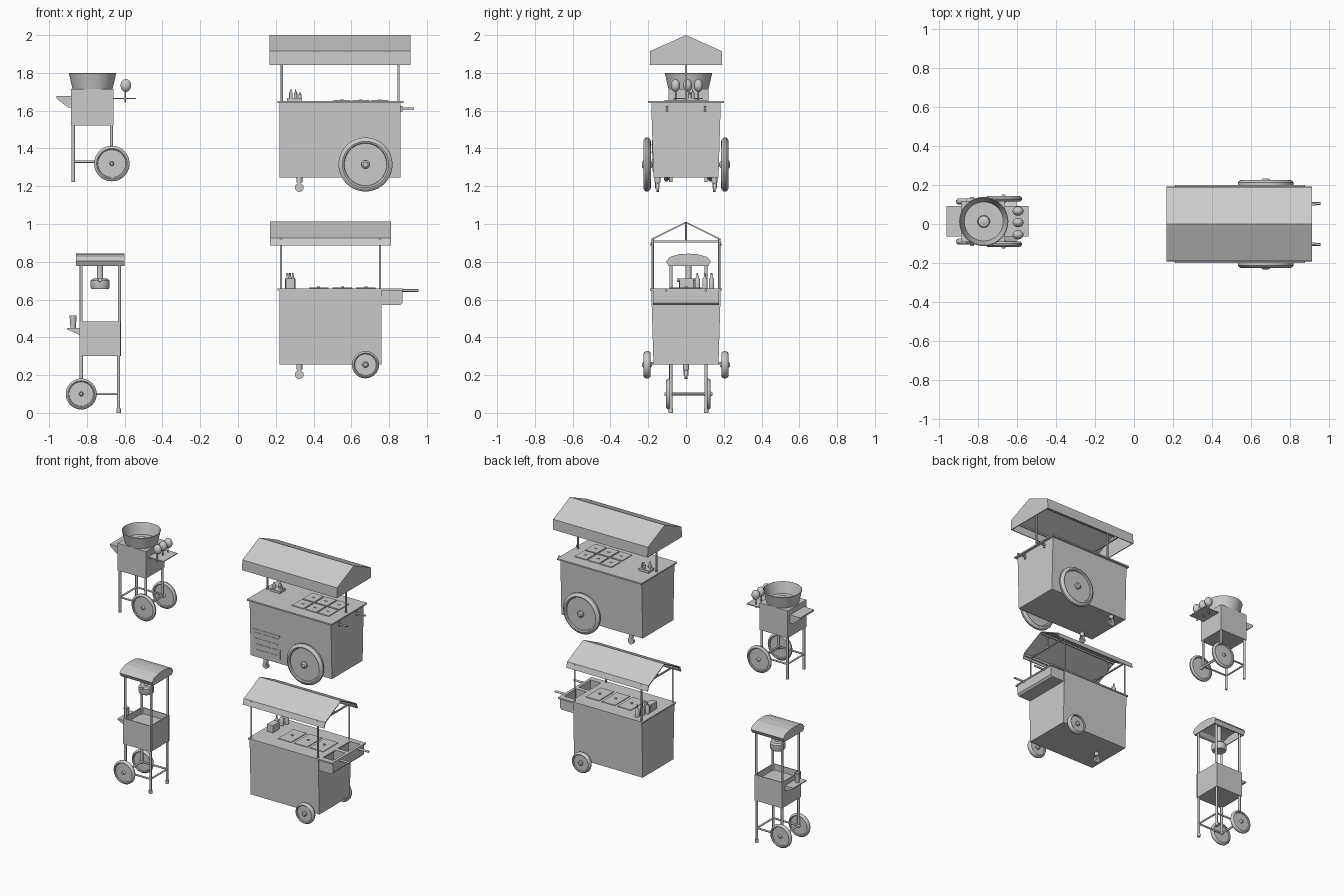
import bpy, bmesh, math
from mathutils import Vector, Matrix

if "Cube" in bpy.data.objects:
    bpy.data.objects.remove(bpy.data.objects["Cube"])


def finish(name, bm, smooth=False, mods=()):
    bmesh.ops.recalc_face_normals(bm, faces=bm.faces)
    me = bpy.data.meshes.new(name)
    bm.to_mesh(me)
    bm.free()
    ob = bpy.data.objects.new(name, me)
    bpy.context.collection.objects.link(ob)
    for kind, props in mods:
        m = ob.modifiers.new(kind.title(), kind)
        for k, v in props.items():
            setattr(m, k, v)
    if smooth:
        bpy.ops.object.select_all(action='DESELECT')
        ob.select_set(True)
        bpy.context.view_layer.objects.active = ob
        bpy.ops.object.shade_smooth_by_angle(angle=math.radians(35))
    return ob


def box(name, x, y, z, bevel=0):
    bm = bmesh.new()
    c = [(a[0] + a[1]) / 2 for a in (x, y, z)]
    s = [a[1] - a[0] for a in (x, y, z)]
    bmesh.ops.create_cube(bm, matrix=Matrix.Translation(c) @ Matrix.Diagonal((*s, 1)))
    mods = [('BEVEL', {'width': bevel, 'segments': 2})] if bevel else []
    return finish(name, bm, False, mods)


def rod(name, p, q, r, r2=None, seg=12):
    p, q = Vector(p), Vector(q)
    d = q - p
    bm = bmesh.new()
    m = Matrix.Translation((p + q) / 2) @ d.to_track_quat('Z', 'Y').to_matrix().to_4x4()
    bmesh.ops.create_cone(bm, cap_ends=True, segments=seg, radius1=r,
                          radius2=r if r2 is None else r2, depth=d.length, matrix=m)
    return finish(name, bm, True)


def prism(name, pts, x, plane='yz'):
    """Closed profile extruded along the remaining axis."""
    bm = bmesh.new()
    put = (lambda a, b, t: (t, a, b)) if plane == 'yz' else (lambda a, b, t: (a, t, b))
    f = bm.faces.new([bm.verts.new(put(a, b, x[0])) for a, b in pts])
    r = bmesh.ops.extrude_face_region(bm, geom=[f])
    d = Vector(put(0, 0, x[1] - x[0]))
    bmesh.ops.translate(bm, vec=d, verts=[v for v in r['geom'] if isinstance(v, bmesh.types.BMVert)])
    return finish(name, bm)


def roof(name, half, yc, x, t=0.006):
    """Sheet roof: thin mirrored profile given from ridge to eave."""
    outer = [(yc - a, b) for a, b in reversed(half)] + [(yc + a, b) for a, b in half[1:]]
    inner = [(yc + max(a - t, 0), b - (t if i < len(half) - 1 else 0)) for i, (a, b) in enumerate(half)]
    inner = list(reversed(inner)) + [(2 * yc - a, b) for a, b in inner[1:]]
    prism(name, outer + inner, x)
    return outer


def lathe(name, pts, loc, axis='Z', seg=40):
    bm = bmesh.new()
    vs = [bm.verts.new((r, 0, h)) for r, h in pts]
    es = [bm.edges.new(e) for e in zip(vs, vs[1:])]
    bmesh.ops.spin(bm, geom=vs + es, cent=(0, 0, 0), axis=(0, 0, 1), angle=2 * math.pi, steps=seg)
    bmesh.ops.remove_doubles(bm, verts=bm.verts, dist=1e-5)
    m = Matrix.Translation(loc)
    if axis == 'Y':
        m = m @ Matrix.Rotation(math.pi / 2, 4, 'X')
    bm.transform(m)
    return finish(name, bm, True)


def wheel(name, x, y, z, r, t, hub):
    half = [(0, t + .008), (hub * .6, t + .008), (hub, t), (hub, t * .45), (r * .78, t * .45),
            (r * .8, t * .8), (r * .86, t), (r * .93, t * .85), (r, t * .3)]
    lathe(name, half + [(a, -b) for a, b in reversed(half)], (x, y, z), 'Y')


def wheels(cart, x, yc, off, z, r, t, hub):
    for s in (-1, 1):
        wheel(cart + '_wheel', x, yc + s * off, z, r, t, hub)
    rod(cart + '_axle', (x, yc - off, z), (x, yc + off, z), .007)


def caster(cart, x, y, z):
    rod(cart + '_caster_wheel', (x, y - .007, z + .023), (x, y + .007, z + .023), .023, seg=20)
    for s in (-1, 1):
        box(cart + '_caster_fork', (x - .009, x + .009), (y + s * .011 - .002, y + s * .011 + .002), (z + .018, z + .055))
    rod(cart + '_caster_plate', (x, y, z + .05), (x, y, z + .077), .016)


def bottle(name, x, y, z, r, h):
    lathe(name, [(0, 0), (r, 0), (r, h * .6), (r * .4, h * .75), (r * .3, h), (0, h)], (x, y, z), seg=14)


def cart_body(cart, x, z):
    prism(cart + '_body', [(-.172, z[0]), (.172, z[0]), (.184, z[1]), (-.184, z[1])], x)


# Ice cream cart
C = 'ice_cream'
cart_body(C, (.22, .86), (1.245, 1.642))
box(C + '_counter', (.21, .876), (-.2, .2), (1.64, 1.65))
for i in range(3):
    for j in range(2):
        x, y = .505 + i * .1, -.115 + j * .12
        box(C + '_lid', (x, x + .09), (y, y + .11), (1.648, 1.656), .002)
        box(C + '_lid_grip', (x + .035, x + .055), (y + .05, y + .06), (1.655, 1.659))
box(C + '_topping_tray', (.26, .338), (-.01, .05), (1.65, 1.667))
for x, y, h in ((.28, .005, .05), (.305, .035, .048), (.328, .02, .035)):
    bottle(C + '_syrup_bottle', x, y, 1.665, .009, h)
edge = roof(C + '_canopy', [(0, 2.0), (.19, 1.915), (.192, 1.842)], 0, (.167, .912))
for x in (.167, .906):
    prism(C + '_canopy_gable', edge, (x, x + .006))
for x in (.232, .85):
    rod(C + '_post', (x, 0, 1.645), (x, 0, 1.99), .006)
    box(C + '_canopy_crossbar', (x - .005, x + .005), (-.188, .188), (1.9, 1.91))
for y in (-.182, 0, .182):
    z = 1.905 if y else 1.985
    box(C + '_canopy_rail', (.17, .908), (y - .005, y + .005), (z - .01, z))
wheels(C, .675, 0, .206, 1.315, .143, .02, .022)
for s in (-1, 1):
    caster(C, .325, s * .15, 1.17)
    rod(C + '_handle_bar', (.855, s * .1, 1.612), (.932, s * .1, 1.612), .006)
    rod(C + '_handle_bracket', (.866, s * .1, 1.595), (.866, s * .1, 1.626), .006)
# vent panel on the front face, following the slight taper
def face_y(z):
    return -.172 - .012 * (z - 1.245) / .4
prism(C + '_vent_panel', [(face_y(z) - o, z) for z, o in ((1.275, 0), (1.275, .003), (1.445, .003), (1.445, 0))], (.245, .455))
for k in range(4):
    for i in range(3):
        z, x = 1.3 + k * .04, .262 + i * .064
        box(C + '_vent_slat', (x, x + .05), (face_y(z) - .006, face_y(z)), (z - .003, z + .003))

# Hot dog cart
D = 'hot_dog'
cart_body(D, (.22, .76), (.255, .65))
box(D + '_counter', (.21, .775), (-.19, .19), (.648, .658))
# side shelf with two open wells
for y0, y1 in ((-.19, -.15), (-.015, .015), (.15, .19)):
    box(D + '_well_rim', (.775, .855), (y0, y1), (.648, .658))
box(D + '_well_rim_end', (.855, .875), (-.19, .19), (.648, .658))
prism(D + '_side_box_floor', [(.76, .57), (.857, .57), (.87, .583), (.87, .588), (.76, .588)], (-.175, .175), 'xz')
box(D + '_side_box_end', (.858, .87), (-.175, .175), (.585, .65))
for y0, y1 in ((-.175, -.155), (-.01, .01), (.155, .175)):
    box(D + '_side_box_wall', (.758, .866), (y0, y1), (.58, .65))
for s in (-1, 1):
    rod(D + '_handle_bar', (.86, s * .105, .648), (.955, s * .105, .648), .007)
    wheel(D + '_wheel', .675, s * .206, .255, .072, .018, .016)
rod(D + '_axle', (.675, -.2, .262), (.675, .2, .262), .007)
for x in (.375, .5, .625):
    box(D + '_lid', (x, x + .105), (-.085, .085), (.656, .663), .002)
    rod(D + '_lid_knob', (x + .052, 0, .66), (x + .052, 0, .669), .008)
box(D + '_napkin_box', (.252, .3), (-.035, .04), (.658, .712), .004)
for x, y in ((.262, .06), (.275, .1), (.29, .135)):
    bottle(D + '_sauce_bottle', x, y, .658, .014, .083)
roof(D + '_canopy', [(0, 1.012), (.178, .925), (.19, .887)], 0, (.17, .81))
for x in (.228, .752):
    for s in (-1, 1):
        rod(D + '_post', (x, s * .176, .65), (x, s * .176, .922), .006)
    box(D + '_canopy_crossbar', (x - .005, x + .005), (-.18, .18), (.903, .912))
    rod(D + '_canopy_king_post', (x, 0, .905), (x, 0, 1.005), .005)
for y in (-.174, 0, .174):
    z = .912 if y else 1.003
    box(D + '_canopy_rail', (.175, .805), (y - .005, y + .005), (z - .01, z))
caster(D, .325, 0, .18)

YC = .013
# Popcorn cart
B = 'popcorn'
X0, X1 = -.84, -.622
for s in (-1, 1):
    y = YC + s * .093
    rod(B + '_wheel_leg', (-.83, y, .1), (-.83, y, .31), .009)
    rod(B + '_front_leg', (-.632, y, 0), (-.632, y, .31), .008)
    rod(B + '_foot', (-.632, y, 0), (-.632, y, .022), .012)
    rod(B + '_low_rail', (-.83, y, .1), (-.632, y, .1), .006)
    for x in (-.83, -.628):
        rod(B + '_post', (x, y, .3), (x, y, .8), .008)
    box(B + '_side_wall', (X0, X1), (min(YC + s * .106, YC + s * .1), max(YC + s * .106, YC + s * .1)), (.3, .483))
for x in (X0, X1 - .006):
    box(B + '_end_wall', (x, x + .006), (YC - .106, YC + .106), (.3, .483))
box(B + '_popcorn_floor', (X0, X1), (YC - .105, YC + .105), (.3, .44))
rod(B + '_cross_rail', (-.632, YC - .093, .1), (-.632, YC + .093, .1), .006)
wheels(B, -.83, YC, .103, .1, .082, .015, .012)
edge = roof(B + '_canopy', [(0, .843), (.05, .84), (.1, .825), (.118, .803), (.105, .777)], YC, (-.858, -.602))
for x in (-.858, -.608):
    prism(B + '_canopy_end', edge, (x, x + .006))
lathe(B + '_kettle', [(0, .655), (.045, .655), (.05, .665), (.05, .7), (.04, .71), (.016, .712), (.016, .835)], (-.73, YC, 0), seg=28)
rod(B + '_kettle_spout', (-.73, YC - .04, .7), (-.73, YC - .06, .705), .01)
prism(B + '_serving_shelf', [(-.906, .45), (-.906, .443), (-.84, .413), (-.84, .45)], (YC - .075, YC + .075), 'xz')
lathe(B + '_cup', [(0, .45), (.014, .45), (.019, .515), (.016, .515), (.012, .456), (0, .456)], (-.873, -.005, 0), seg=18)

# Cotton candy cart
A = 'cotton_candy'
box(A + '_body', (-.883, -.66), (YC - .105, YC + .105), (1.522, 1.715))
for s in (-1, 1):
    y = YC + s * .093
    rod(A + '_back_leg', (-.872, y, 1.223), (-.872, y, 1.525), .009)
    rod(A + '_wheel_leg', (-.67, y, 1.32), (-.67, y, 1.525), .008)
    rod(A + '_low_rail', (-.872, y, 1.33), (-.67, y, 1.33), .006)
for x in (-.872, -.67):
    rod(A + '_cross_rail', (x, YC - .093, 1.33), (x, YC + .093, 1.33), .006)
wheels(A, -.668, YC, .116, 1.32, .094, .014, .012)
lathe(A + '_bowl', [(0, 1.713), (.105, 1.713), (.112, 1.74), (.122, 1.785), (.126, 1.798), (.122, 1.8), (.117, 1.785),
                    (.106, 1.742), (.1, 1.722), (0, 1.722)], (-.77, YC, 0), seg=48)
lathe(A + '_spinner', [(.032, 1.72), (.028, 1.745), (.01, 1.75), (0, 1.752)], (-.77, YC, 0), seg=24)
prism(A + '_left_shelf', [(-.962, 1.677), (-.962, 1.665), (-.9, 1.617), (-.883, 1.617), (-.883, 1.677)], (YC - .078, YC + .078), 'xz')
box(A + '_right_shelf', (-.66, -.54), (YC - .078, YC + .078), (1.661, 1.667))
for y in (-.055, .008, .066):
    rod(A + '_stick', (-.597, y, 1.642), (-.597, y, 1.72), .004, seg=8)
    bm = bmesh.new()
    bmesh.ops.create_icosphere(bm, subdivisions=3, radius=1,
        matrix=Matrix.Translation((-.594, y, 1.733)) @ Matrix.Diagonal((.028, .024, .034, 1)))
    finish(A + '_floss', bm, True)
